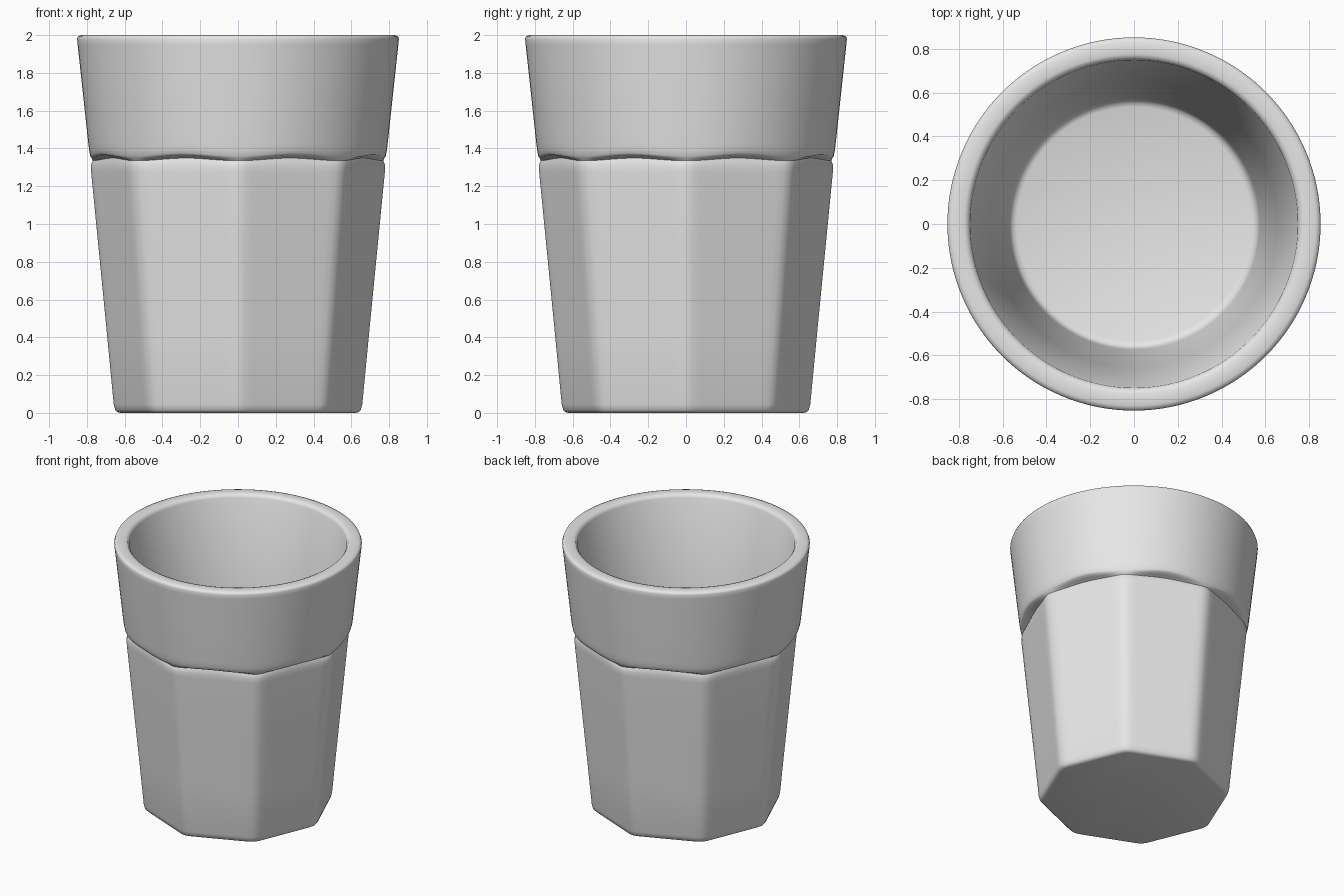
import bpy, bmesh, math

if "Cube" in bpy.data.objects:
    bpy.data.objects.remove(bpy.data.objects["Cube"])

SEG = 128          # segments round the tumbler
P = 60             # sharpness of the octagon corners


def octagon(a):
    """Relative radius of a softly rounded octagon, 1.0 at its corners (every 45 degrees)."""
    def support(t):
        return sum(max(0.0, math.cos(t - math.radians(22.5 + 45 * k))) ** P for k in range(8)) ** (1 / P)
    return support(0.0) / support(a)


# Profile from the outer bottom, over the rim, to the inner floor:
# height, radius, faceted (1) or round (0), lift at the middle of each facet
PROFILE = [
    (0.000, 0.622, 1, 0), (0.004, 0.638, 1, 0), (0.016, 0.650, 1, 0), (0.045, 0.658, 1, 0),
    (0.40, 0.692, 1, 0), (0.85, 0.736, 1, 0), (1.27, 0.777, 1, 0), (1.305, 0.779, 1, 0),
    (1.322, 0.775, 1, 0.008), (1.335, 0.769, 1, 0.014),
    (1.341, 0.771, 0.5, 0.018), (1.348, 0.775, 0, 0.018), (1.360, 0.782, 0, 0.015),
    (1.390, 0.788, 0, 0.005), (1.43, 0.793, 0, 0), (1.70, 0.822, 0, 0),
    (1.95, 0.849, 0, 0), (1.980, 0.852, 0, 0), (1.993, 0.847, 0, 0), (2.000, 0.830, 0, 0),
    (2.000, 0.775, 0, 0), (1.994, 0.759, 0, 0), (1.975, 0.748, 0, 0),
    (1.00, 0.655, 0, 0), (0.16, 0.574, 0, 0), (0.125, 0.567, 0, 0),
    (0.108, 0.556, 0, 0), (0.100, 0.535, 0, 0),
]

# Tumbler: loft the rings, then close the base and the inner floor
bm = bmesh.new()
rings = []
for z, r, facet, lift in PROFILE:
    ring = []
    for i in range(SEG):
        a = 2 * math.pi * i / SEG
        rad = r * (1 + facet * (octagon(a) - 1))
        dz = lift * (1 - math.cos(8 * a)) / 2
        ring.append(bm.verts.new((rad * math.cos(a), rad * math.sin(a), z + dz)))
    rings.append(ring)
for lo, hi in zip(rings, rings[1:]):
    for i in range(SEG):
        j = (i + 1) % SEG
        bm.faces.new((lo[i], lo[j], hi[j], hi[i]))
bm.faces.new(rings[0][::-1])
bm.faces.new(rings[-1])

mesh = bpy.data.meshes.new("tumbler")
bm.to_mesh(mesh)
bm.free()
tumbler = bpy.data.objects.new("tumbler", mesh)
bpy.context.collection.objects.link(tumbler)

# One pale grey colour
grey = bpy.data.materials.new("pale grey")
grey.diffuse_color = (0.8, 0.8, 0.8, 1)
grey.use_nodes = True
grey.node_tree.nodes["Principled BSDF"].inputs["Base Color"].default_value = grey.diffuse_color
mesh.materials.append(grey)

bpy.context.view_layer.objects.active = tumbler
tumbler.select_set(True)
bpy.ops.object.shade_smooth_by_angle(angle=math.radians(50))
